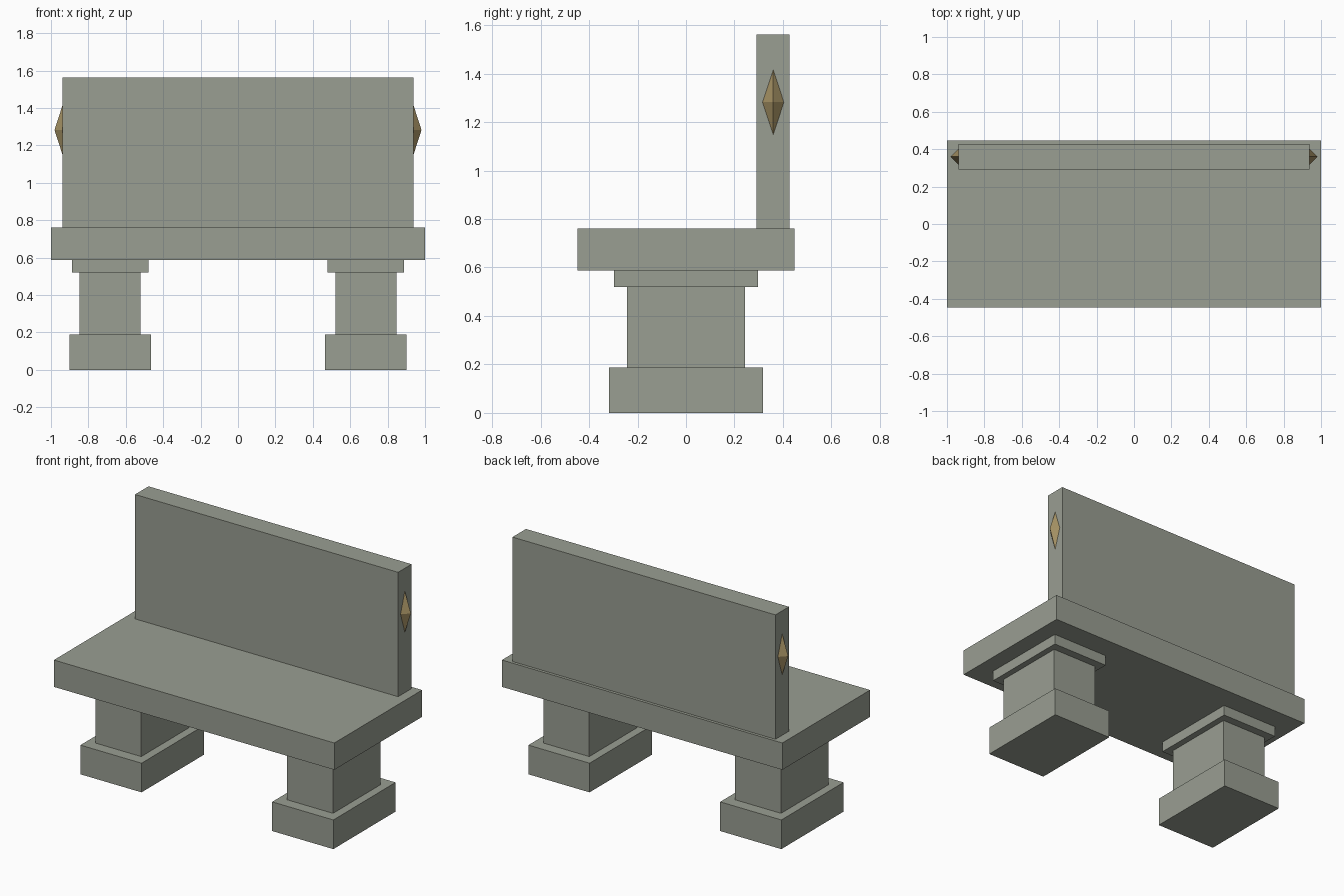
import bpy, bmesh

if "Cube" in bpy.data.objects:
    bpy.data.objects.remove(bpy.data.objects["Cube"])


def material(name, rgb):
    m = bpy.data.materials.new(name)
    m.diffuse_color = (*rgb, 1.0)
    m.use_nodes = True
    m.node_tree.nodes["Principled BSDF"].inputs["Base Color"].default_value = m.diffuse_color
    return m


STONE = material("grey green stone", (0.32, 0.342, 0.288))
BRONZE = material("dull bronze", (0.37, 0.28, 0.125))


def finish(name, bm, mat):
    bmesh.ops.recalc_face_normals(bm, faces=bm.faces)
    me = bpy.data.meshes.new(name)
    bm.to_mesh(me)
    bm.free()
    me.materials.append(mat)
    ob = bpy.data.objects.new(name, me)
    bpy.context.collection.objects.link(ob)
    return ob


def box(name, x, y, z):
    """Box spanning the (min, max) range on each axis."""
    bm = bmesh.new()
    bmesh.ops.create_cube(bm, size=1)
    for v in bm.verts:
        v.co = [r[0] if c < 0 else r[1] for c, r in zip(v.co, (x, y, z))]
    return finish(name, bm, STONE)


def diamond(name, centre, radii):
    """Eight-sided stud, half sunk into the end of the backrest."""
    bm = bmesh.new()
    ring = [bm.verts.new((centre[0], centre[1] + a * radii[1], centre[2] + b * radii[2]))
            for a, b in ((1, 0), (0, 1), (-1, 0), (0, -1))]
    for side in (-1, 1):
        tip = bm.verts.new((centre[0] + side * radii[0], centre[1], centre[2]))
        for i in range(4):
            bm.faces.new((ring[i], ring[(i + 1) % 4], tip))
    return finish(name, bm, BRONZE)


# Seat slab and backrest
box("seat", (-1, 1), (-0.447, 0.447), (0.587, 0.76))
box("backrest", (-0.938, 0.938), (0.291, 0.428), (0.76, 1.562))

# Pedestals and end studs, mirrored left and right
for side, s in (("left", -1), ("right", 1)):
    for part, x0, x1, y, z in (
        ("foot", 0.466, 0.902, 0.317, (0, 0.188)),
        ("column", 0.52, 0.848, 0.243, (0.188, 0.519)),
        ("cap", 0.478, 0.888, 0.297, (0.519, 0.587)),
    ):
        box(f"{side}_pedestal_{part}", sorted((s * x0, s * x1)), (-y, y), z)
    diamond(f"{side}_stud", (s * 0.938, 0.36, 1.282), (0.043, 0.044, 0.133))
